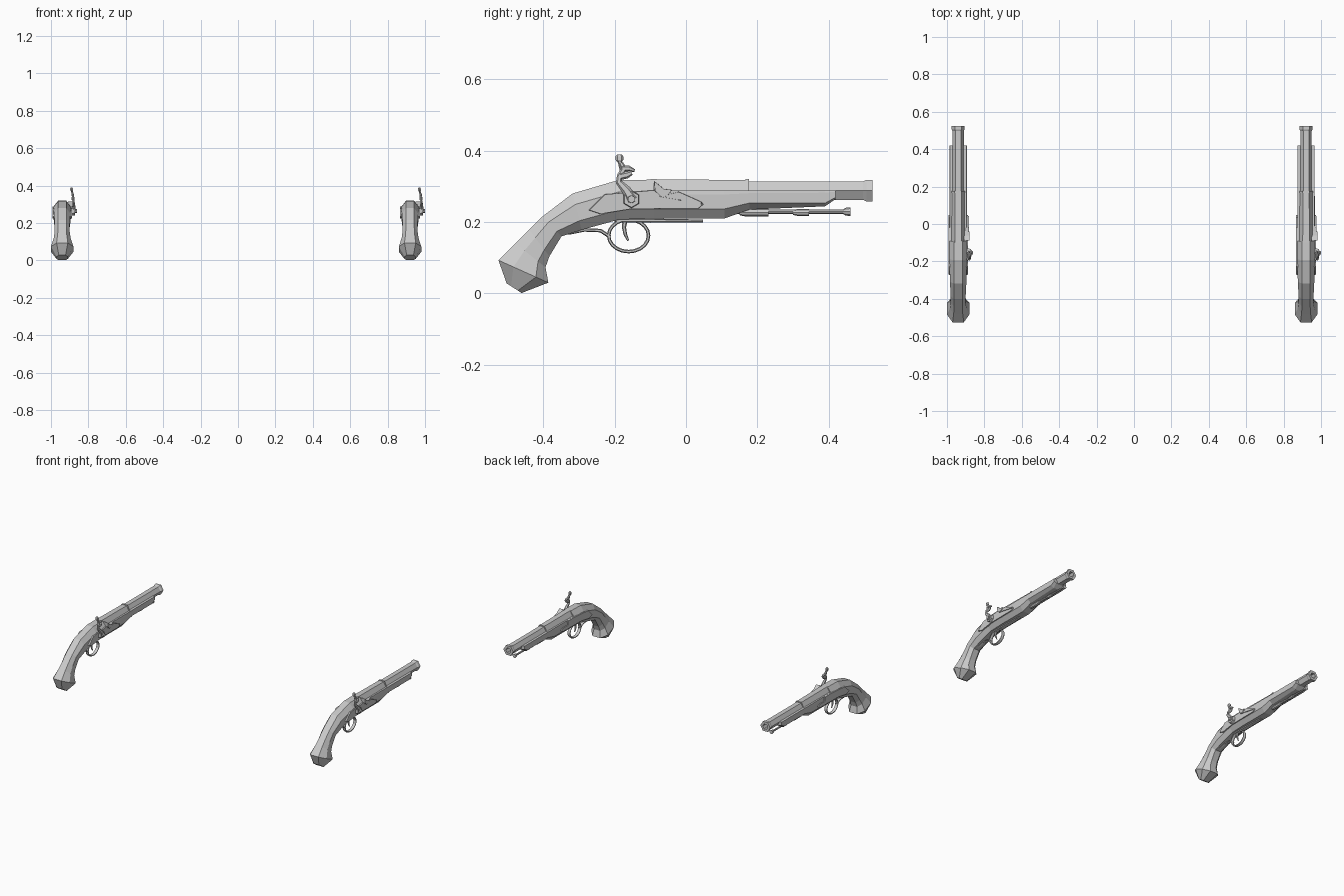
import bpy, bmesh, math
from mathutils import Vector

if "Cube" in bpy.data.objects:
    bpy.data.objects.remove(bpy.data.objects["Cube"])


def loft(name, cx, rings, closed=False):
    """Bridge equal-length rings of points into a flat-faced solid."""
    bm = bmesh.new()
    vs = [[bm.verts.new((p[0] + cx, p[1], p[2])) for p in r] for r in rings]
    n = len(vs[0])
    pairs = list(zip(vs, vs[1:])) + ([(vs[-1], vs[0])] if closed else [])
    for a, b in pairs:
        for i in range(n):
            j = (i + 1) % n
            bm.faces.new((a[i], a[j], b[j], b[i]))
    if not closed:
        bm.faces.new(vs[0])
        bm.faces.new(vs[-1])
    bmesh.ops.recalc_face_normals(bm, faces=bm.faces)
    me = bpy.data.meshes.new(name)
    bm.to_mesh(me)
    bm.free()
    ob = bpy.data.objects.new(name, me)
    bpy.context.collection.objects.link(ob)
    return ob


def section(top, bot, t, w, b, fu=0.3, fl=0.75):
    """Eight-sided stock section between a top and a bottom point (y, z)."""
    T, B = Vector(top), Vector(bot)
    half = [(f, h) for f, h in ((0, t), (fu, w), (fl, w), (1, b))]
    pts = half + [(f, -h) for f, h in reversed(half)]
    return [(h, *T.lerp(B, f)) for f, h in pts]


def turned(name, cx, prof, z, x=0.0, n=6):
    """Profile of (y, radius) turned round an axis along y."""
    return loft(name, cx, [[(x + r * math.cos(2 * math.pi * i / n), y,
                             z + r * math.sin(2 * math.pi * i / n))
                            for i in range(n)] for y, r in prof])


def plate(name, cx, pts, x0, x1, inset=0.0):
    """Side outline (y, z) extruded in x, outer face pulled in for a bevel."""
    c = sum((Vector(p) for p in pts), Vector((0, 0))) / len(pts)
    outer = [Vector(p) + (c - Vector(p)) * inset for p in pts]
    return loft(name, cx, [[(x0, *p) for p in pts], [(x1, *p) for p in outer]])


def sweep(name, cx, path, rx, closed=False, n=6):
    """Path points (x, y, z, radius) swept in the side plane; rx scales x width."""
    rings = []
    k = len(path)
    for i, (x, y, z, r) in enumerate(path):
        a = path[(i - 1) % k] if closed else path[max(i - 1, 0)]
        b = path[(i + 1) % k] if closed else path[min(i + 1, k - 1)]
        d = Vector((b[1] - a[1], b[2] - a[2])).normalized()
        rings.append([(x + r * rx * math.cos(q), y - d.y * r * math.sin(q),
                       z + d.x * r * math.sin(q))
                      for q in (2 * math.pi * (j + 0.5) / n for j in range(n))])
    return loft(name, cx, rings, closed)


def pistol(side, cx):
    N = lambda s: side + "_" + s
    # grip, butt and lock section of the stock
    loft(N("grip_stock"), cx, [
        section((-.503, .028), (-.461, .001), .018, .03, .018),
        section((-.526, .093), (-.386, .030), .030, .060, .028),
        section((-.478, .140), (-.394, .073), .024, .045, .022),
        section((-.440, .178), (-.383, .104), .022, .040, .020),
        section((-.402, .216), (-.349, .160), .022, .040, .020),
        section((-.318, .280), (-.293, .178), .022, .044, .022),
        section((-.192, .317), (-.187, .207), .022, .047, .024),
        section((-.090, .319), (-.090, .210), .022, .047, .024)])
    # fore stock under the barrel
    loft(N("fore_stock"), cx, [
        section((-.090, .289), (-.090, .210), .045, .047, .024, .15, .66),
        section((.108, .289), (.108, .210), .045, .047, .024, .15, .66),
        section((.178, .289), (.178, .235), .045, .046, .024, .15, .66),
        section((.390, .289), (.390, .244), .045, .046, .024, .15, .8),
        section((.419, .289), (.419, .264), .045, .046, .030, .15, .8)])
    # six-sided barrel with breech, band, flared muzzle and bore
    turned(N("breech"), cx, [(-.10, .036), (.17, .033)], .289)
    turned(N("barrel_band"), cx, [(.167, .037), (.176, .037)], .288)
    turned(N("barrel"), cx, [(.16, .030), (.497, .030), (.506, .035), (.523, .035),
                             (.523, .018), (.36, .018)], .288)
    # ramrod with its pipes
    turned(N("ramrod"), cx, [(.13, .006), (.440, .006), (.448, .011), (.462, .012)],
           .229, n=8)
    for y0, y1, r in ((.150, .232, .011), (.300, .345, .010)):
        turned(N("ramrod_pipe"), cx, [(y0, r * .7), (y0 + .015, r), (y1, r)], .227, n=8)

    # lock plate on the right, matching side plate on the left
    lock = [(-.276, .233), (-.231, .278), (-.102, .289), (-.018, .289), (-.018, .261),
            (.038, .261), (.052, .250), (.038, .238), (-.158, .236), (-.243, .222)]
    plate(N("lock_plate"), cx, lock, .035, .053, .03)
    plate(N("side_plate"), cx, lock, -.035, -.053, .03)
    # priming pan and its cover
    plate(N("pan"), cx, [(-.090, .316), (-.088, .287), (-.070, .270), (-.052, .272),
                         (-.038, .290), (-.062, .293)], .03, .060, .05)
    plate(N("pan_spring"), cx, [(-.080, .272), (-.020, .285), (.045, .256),
                                (.045, .249), (-.02, .262)], .045, .057, .05)

    # cock: pivot, curved arm, jaws and clamp screw
    hexa = lambda r: [(-.153 + r * math.sin(i * math.pi / 3),
                       .264 + r * math.cos(i * math.pi / 3)) for i in range(6)]
    plate(N("cock_pivot"), cx, hexa(.026), .045, .068, .12)
    plate(N("cock_screw"), cx, hexa(.012), .06, .080, .1)
    sweep(N("cock_arm"), cx, [(.062, -.150, .262, .018), (.062, -.168, .290, .013),
                              (.061, -.188, .312, .009), (.058, -.186, .330, .008),
                              (.056, -.174, .348, .009), (.055, -.182, .366, .006)], .7)
    sweep(N("lower_jaw"), cx, [(.058, -.184, .328, .010), (.058, -.166, .332, .010),
                               (.058, -.152, .338, .006)], 1)
    sweep(N("upper_jaw"), cx, [(.056, -.180, .350, .008), (.056, -.160, .350, .008),
                               (.056, -.144, .344, .004)], 1)
    sweep(N("jaw_screw"), cx, [(.055, -.180, .345, .006), (.052, -.185, .368, .006),
                               (.051, -.186, .374, .011), (.050, -.187, .384, .011),
                               (.050, -.187, .390, .006)], .8)

    # trigger guard loop, its front strap and rear tail
    loop = [(0, -.161 + .056 * math.cos(a), .162 + .045 * math.sin(a), .005)
            for a in (2 * math.pi * i / 20 for i in range(20))]
    sweep(N("trigger_guard"), cx, loop, 2.2, True)
    sweep(N("guard_strap"), cx, [(0, -.20, .205, .006), (0, -.10, .204, .006),
                                 (0, .047, .203, .004)], 2.5)
    sweep(N("guard_tail"), cx, [(0, -.330, .168, .004), (0, -.285, .178, .005),
                                (0, -.240, .176, .005), (0, -.212, .158, .005)], 2.2)
    # trigger
    sweep(N("trigger"), cx, [(0, -.170, .212, .008), (0, -.174, .185, .006),
                             (0, -.170, .165, .005), (0, -.162, .148, .003)], 1)


for side, cx in (("left", -.94), ("right", .92)):
    pistol(side, cx)
